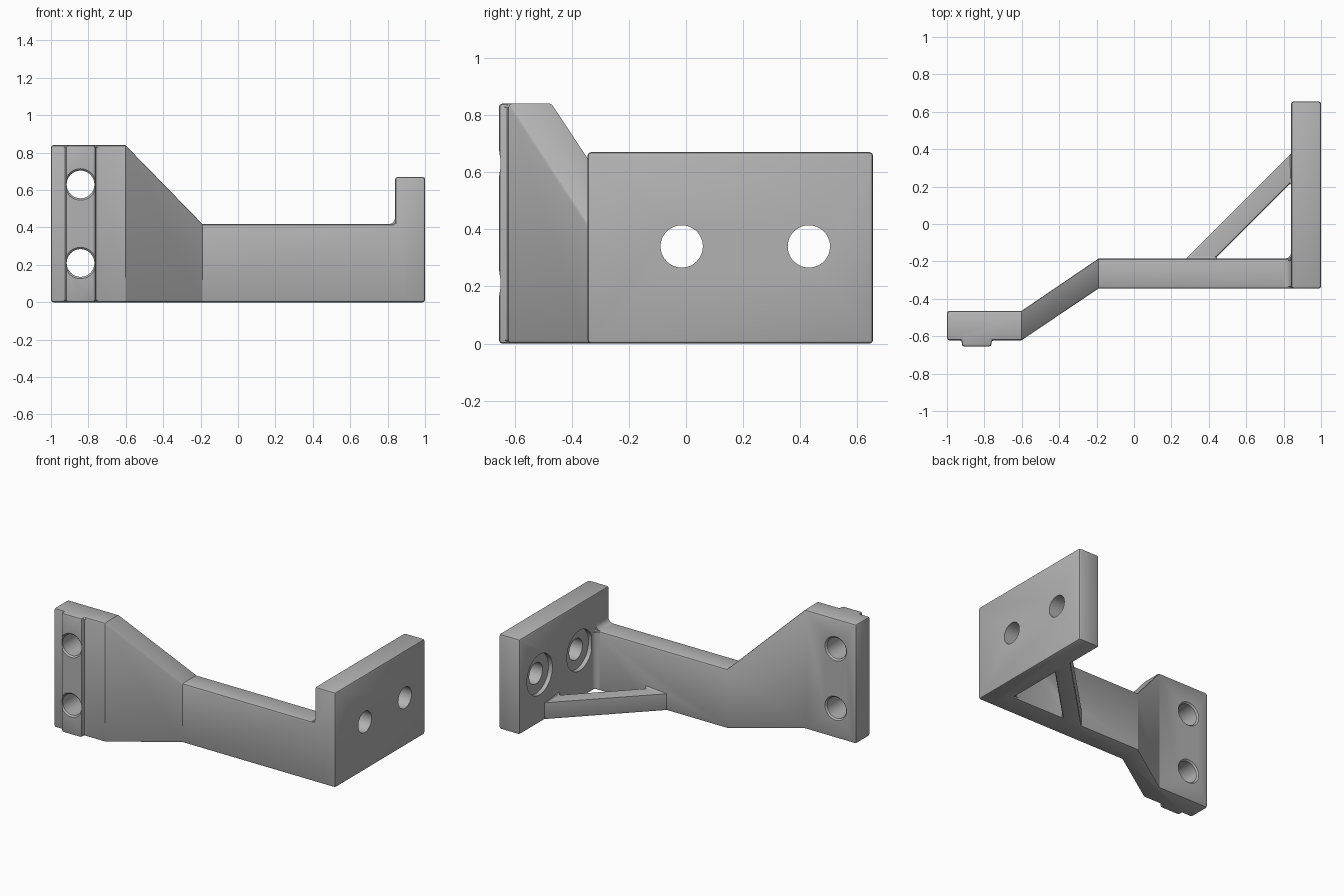
import bpy, bmesh, math
from mathutils import Matrix, Vector

if "Cube" in bpy.data.objects:
    bpy.data.objects.remove(bpy.data.objects["Cube"])

grey = bpy.data.materials.new("light grey metal")
grey.diffuse_color = (0.45, 0.45, 0.45, 1)
grey.use_nodes = True
grey.node_tree.nodes["Principled BSDF"].inputs["Base Color"].default_value = grey.diffuse_color


def make(name, bm):
    bmesh.ops.recalc_face_normals(bm, faces=bm.faces)
    me = bpy.data.meshes.new(name)
    bm.to_mesh(me)
    bm.free()
    me.materials.append(grey)
    ob = bpy.data.objects.new(name, me)
    bpy.context.collection.objects.link(ob)
    return ob


def skin(name, rings):
    """Closed solid through a series of equal-length point rings."""
    bm = bmesh.new()
    vs = [[bm.verts.new(p) for p in r] for r in rings]
    n = len(vs[0])
    for a, b in zip(vs, vs[1:]):
        for i in range(n):
            j = (i + 1) % n
            bm.faces.new((a[i], a[j], b[j], b[i]))
    bm.faces.new(vs[0])
    bm.faces.new(vs[-1])
    return make(name, bm)


def plan(name, pts, z0, z1):
    return skin(name, [[(x, y, z) for x, y in pts] for z in (z0, z1)])


def box(name, x0, x1, y0, y1, z0, z1):
    return plan(name, [(x0, y0), (x1, y0), (x1, y1), (x0, y1)], z0, z1)


def lathe(name, center, axis, steps):
    """Round cutter: steps are (distance along axis, radius)."""
    rings = []
    for d, r in steps:
        ring = []
        for i in range(48):
            a = math.tau * i / 48
            u, v = r * math.cos(a), r * math.sin(a)
            off = Vector((d, u, v)) if axis == 'X' else Vector((u, d, v))
            ring.append(Vector(center) + off)
        rings.append(ring)
    return skin(name, rings)


def apply(ob, mod):
    bpy.context.view_layer.objects.active = ob
    bpy.ops.object.modifier_apply(modifier=mod.name)


def boolean(ob, other, op):
    m = ob.modifiers.new(op, 'BOOLEAN')
    m.operation, m.solver, m.object = op, 'EXACT', other
    apply(ob, m)
    bpy.data.objects.remove(other)


# Cranked arm: sections are x, front y, back y, height
sections = [(-1, -0.622, -0.465, 0.84), (-0.602, -0.622, -0.465, 0.84),
            (-0.19, -0.345, -0.185, 0.418), (0.9, -0.345, -0.185, 0.418)]
bracket = skin("bracket", [[(x, f, 0), (x, b, 0), (x, b, h), (x, f, h)]
                           for x, f, b, h in sections])

# End plate, locating rib and diagonal brace
boolean(bracket, box("end_plate", 0.84, 1, -0.345, 0.655, 0, 0.67), 'UNION')
boolean(bracket, box("locating_rib", -0.92, -0.762, -0.655, -0.55, 0, 0.84), 'UNION')
brace = plan("brace", [(0.215, -0.25), (0.37, -0.25), (0.9, 0.28), (0.9, 0.435)], 0, 0.12)
boolean(bracket, brace, 'UNION')

# Clean coplanar pieces, then soften the edges
m = bracket.modifiers.new("clean", 'DECIMATE')
m.decimate_type, m.angle_limit = 'DISSOLVE', math.radians(0.5)
apply(bracket, m)
m = bracket.modifiers.new("soft_edges", 'BEVEL')
m.width, m.segments = 0.013, 2
m.limit_method, m.angle_limit = 'ANGLE', math.radians(50)
m.use_clamp_overlap = False
apply(bracket, m)

# Arm bolt holes with chamfered rims
for z in (0.21, 0.63):
    boolean(bracket, lathe("arm_hole_cutter", (-0.842, 0, z), 'Y',
            [(-0.70, 0.084), (-0.655, 0.084), (-0.645, 0.074),
             (-0.475, 0.074), (-0.465, 0.084), (-0.40, 0.084)]), 'DIFFERENCE')

# End plate bolt holes with shallow counterbores
for y in (-0.015, 0.43):
    boolean(bracket, lathe("plate_hole_cutter", (0, y, 0.34), 'X',
            [(0.80, 0.142), (0.87, 0.142), (0.87, 0.074), (1.1, 0.074)]), 'DIFFERENCE')

# Concave fillets where the arm meets the end plate
R = 0.035
arc = [(0.84 - R + R * math.sin(math.pi / 2 * i / 6),
        R - R * math.cos(math.pi / 2 * i / 6)) for i in range(7)]
arc += [(0.85, R), (0.85, -0.01), (0.84 - R, -0.01)]
side = plan("side_fillet", [(x, -0.185 + d) for x, d in arc], 0.012, 0.408)
top = skin("top_fillet", [[(x, y, 0.418 + d) for x, d in arc] for y in (-0.335, -0.195)])

# Smooth shading with crisp edges
for ob in (bracket, side, top):
    bpy.ops.object.select_all(action='DESELECT')
    ob.select_set(True)
    bpy.context.view_layer.objects.active = ob
    bpy.ops.object.shade_smooth_by_angle(angle=math.radians(30))
